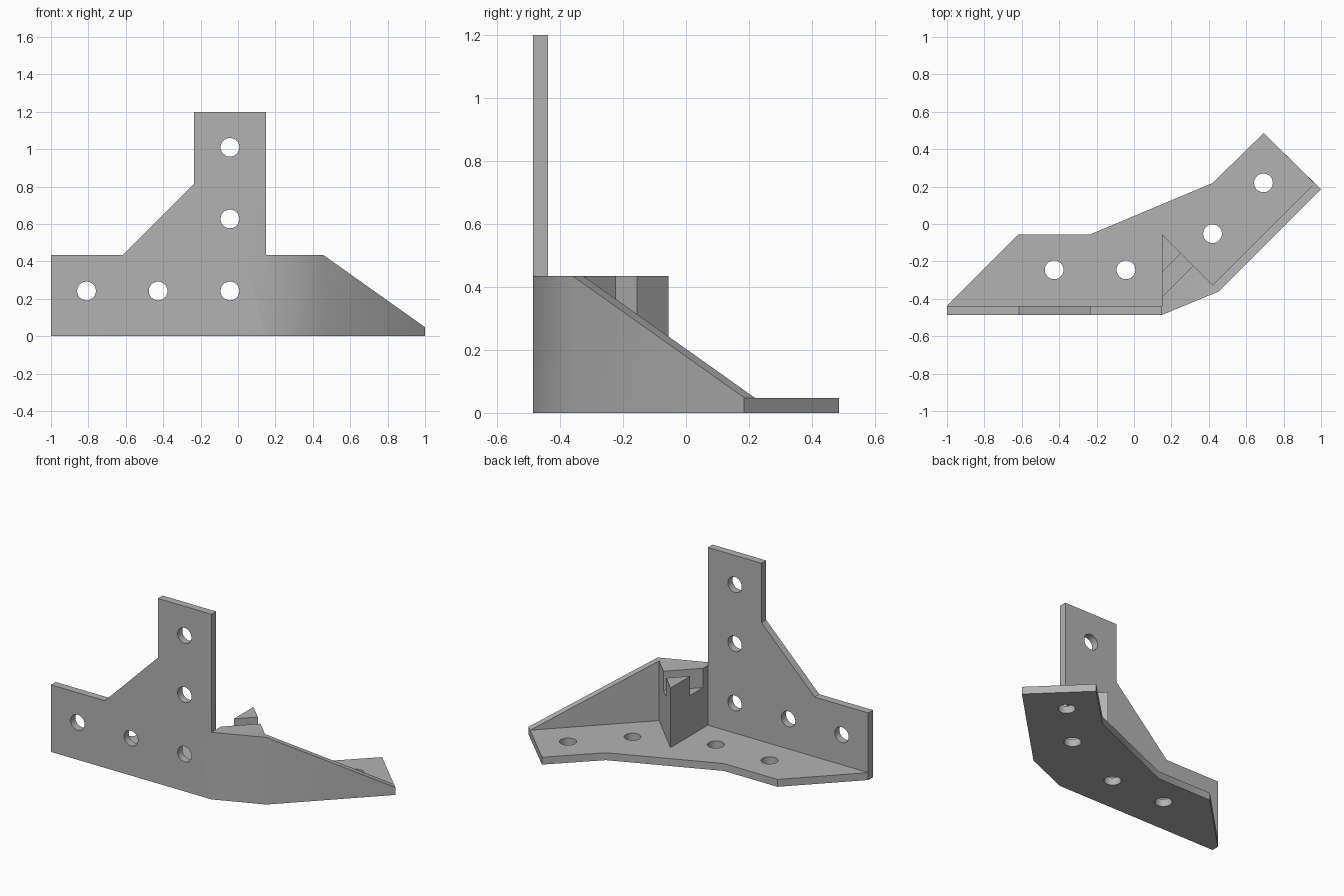
import bpy, bmesh, math
from mathutils import Vector, Matrix

cube = bpy.data.objects.get("Cube")
if cube:
    bpy.data.objects.remove(cube, do_unlink=True)

grey = bpy.data.materials.new("plain grey")
grey.use_nodes = True
grey.diffuse_color = (0.45, 0.45, 0.45, 1)
grey.node_tree.nodes["Principled BSDF"].inputs["Base Color"].default_value = (0.45, 0.45, 0.45, 1)

THICK = 0.048      # plate thickness
FRONT = -0.486     # front plane
WALL = 0.435       # low wall height
TOWER = 1.2        # tower height
HOLE = 0.05        # screw hole radius


def finish(name, bm):
    bmesh.ops.recalc_face_normals(bm, faces=bm.faces)
    mesh = bpy.data.meshes.new(name)
    bm.to_mesh(mesh)
    bm.free()
    mesh.materials.append(grey)
    obj = bpy.data.objects.new(name, mesh)
    bpy.context.collection.objects.link(obj)
    return obj


def prism(name, points, sweep):
    """Solid made by sweeping a closed 3D outline along a vector."""
    bm = bmesh.new()
    face = bm.faces.new([bm.verts.new(p) for p in points])
    swept = bmesh.ops.extrude_face_region(bm, geom=[face], use_keep_orig=True)
    moved = [g for g in swept["geom"] if isinstance(g, bmesh.types.BMVert)]
    bmesh.ops.translate(bm, verts=moved, vec=sweep)
    return finish(name, bm)


def drill(name, centre, rotation):
    """Cylinder cutter for one screw hole."""
    bm = bmesh.new()
    bmesh.ops.create_cone(bm, cap_ends=True, segments=40, radius1=HOLE, radius2=HOLE,
                          depth=0.15, matrix=Matrix.Translation(centre) @ rotation)
    return finish(name, bm)


def combine(target, other, operation):
    """Boolean another solid into the target and discard it."""
    mod = target.modifiers.new(operation.title(), "BOOLEAN")
    mod.operation = operation
    mod.solver = "EXACT"
    mod.object = other
    other.hide_render = True
    bpy.context.view_layer.objects.active = target
    bpy.ops.object.modifier_apply(modifier=mod.name)
    bpy.data.objects.remove(other, do_unlink=True)


# Key corners of the angled wing
bend = Vector((0.455, -0.36, 0))
tip = Vector((1, 0.185, 0))
inward = Vector((-1, 1, 0)).normalized() * THICK
up = Vector((0, 0, 1))

# Flat base
outline = [(-1, FRONT), (0.15, FRONT), bend.xy, tip.xy, (0.693, 0.486), (0.42, 0.219),
           (-0.233, -0.055), (-0.618, -0.055), (-1, FRONT + THICK)]
bracket = prism("corner_bracket", [(x, y, 0) for x, y in outline], up * THICK)

# Upright front plate with tower
profile = [(-1, 0), (0.15, 0), (0.15, TOWER), (-0.235, TOWER),
           (-0.235, 0.815), (-0.615, WALL), (-1, WALL)]
front = prism("front_plate", [(x, FRONT, z) for x, z in profile], Vector((0, THICK, 0)))

# Solid corner block with a diagonal slot in its top
block_plan = [(0.15, FRONT), bend.xy, (bend + inward).xy, (0.15, -0.055)]
block = prism("corner_block", [(x, y, 0) for x, y in block_plan], up * WALL)
slot_plan = [(0.12, -0.42), (0.4, -0.14), (0.4, -0.007), (0.12, -0.287)]
combine(block, prism("slot_cutter", [(x, y, 0.31) for x, y in slot_plan], up * 0.3), "DIFFERENCE")

# Sloping side wall
wing = prism("side_wall", [bend, tip, tip + up * THICK, bend + up * WALL], inward)

for part in (front, block, wing):
    combine(bracket, part, "UNION")

# Screw holes through front plate and base
sideways = Matrix.Rotation(math.pi / 2, 4, "X")
for x, z in [(-0.81, 0.242), (-0.427, 0.242), (-0.043, 0.242), (-0.043, 0.627), (-0.043, 1.01)]:
    combine(bracket, drill("hole_cutter", (x, FRONT + THICK / 2, z), sideways), "DIFFERENCE")
for x, y in [(-0.427, -0.245), (-0.043, -0.245), (0.42, -0.052), (0.692, 0.22)]:
    combine(bracket, drill("hole_cutter", (x, y, THICK / 2), Matrix.Identity(4)), "DIFFERENCE")

# Merge leftover coplanar pieces
bm = bmesh.new()
bm.from_mesh(bracket.data)
bmesh.ops.remove_doubles(bm, verts=bm.verts, dist=0.0005)
bmesh.ops.dissolve_limit(bm, angle_limit=math.radians(0.5), verts=bm.verts, edges=bm.edges)
bm.to_mesh(bracket.data)
bm.free()

bpy.ops.object.select_all(action="DESELECT")
bracket.select_set(True)
bpy.context.view_layer.objects.active = bracket
bpy.ops.object.shade_smooth_by_angle(angle=math.radians(30))
